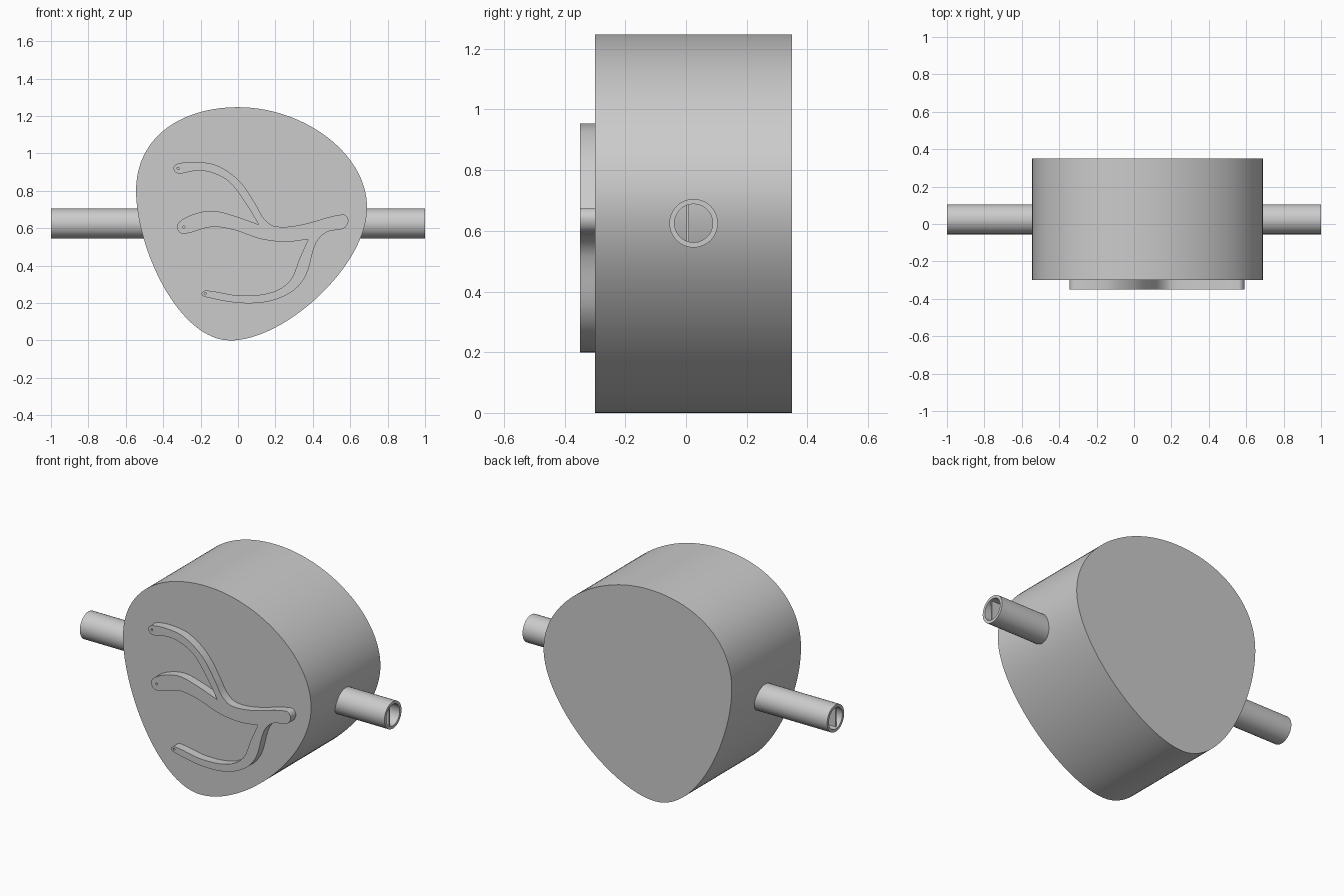
import bpy
import bmesh
from math import pi, sin, cos, radians
from mathutils import Vector, Matrix
from mathutils.geometry import interpolate_bezier

cube = bpy.data.objects.get("Cube")
if cube:
    bpy.data.objects.remove(cube, do_unlink=True)

grey = bpy.data.materials.new("plain grey")
grey.use_nodes = True
COLOUR = (0.6, 0.6, 0.6, 1)
grey.diffuse_color = COLOUR
grey.node_tree.nodes["Principled BSDF"].inputs["Base Color"].default_value = COLOUR


def finish(obj, angle=35):
    """Select the object, set its material and smooth shading."""
    bpy.ops.object.select_all(action="DESELECT")
    obj.select_set(True)
    bpy.context.view_layer.objects.active = obj
    obj.data.materials.clear()
    obj.data.materials.append(grey)
    bpy.ops.object.shade_smooth_by_angle(angle=radians(angle))


def mesh_object(name, bm):
    bmesh.ops.recalc_face_normals(bm, faces=bm.faces[:])
    mesh = bpy.data.meshes.new(name)
    bm.to_mesh(mesh)
    bm.free()
    obj = bpy.data.objects.new(name, mesh)
    bpy.context.collection.objects.link(obj)
    finish(obj)
    return obj


def slab(name, outlines, front, back):
    """Fill x-z outlines (inner ones become holes) and extrude along y."""
    curve = bpy.data.curves.new(name + " outline", "CURVE")
    curve.dimensions = "2D"
    curve.fill_mode = "BOTH"
    curve.extrude = (back - front) / 2
    for points in outlines:
        spline = curve.splines.new("POLY")
        spline.points.add(len(points) - 1)
        for p, (x, z) in zip(spline.points, points):
            p.co = (x, z, 0, 1)
        spline.use_cyclic_u = True
    helper = bpy.data.objects.new(name + " helper", curve)
    bpy.context.collection.objects.link(helper)
    bpy.context.view_layer.update()
    mesh = bpy.data.meshes.new_from_object(
        helper.evaluated_get(bpy.context.evaluated_depsgraph_get()))
    bpy.data.objects.remove(helper, do_unlink=True)
    bm = bmesh.new()
    bm.from_mesh(mesh)
    bpy.data.meshes.remove(mesh)
    bmesh.ops.remove_doubles(bm, verts=bm.verts[:], dist=0.0001)
    bm.transform(Matrix.Translation((0, (front + back) / 2, 0))
                 @ Matrix.Rotation(pi / 2, 4, "X"))
    return mesh_object(name, bm)


def smooth_path(points, steps=6):
    """Smooth path through the points, leaving out the last one."""
    pts = [Vector(p) for p in points]
    out = []
    for i in range(len(pts) - 1):
        a, b = pts[i], pts[i + 1]
        before, after = pts[max(i - 1, 0)], pts[min(i + 2, len(pts) - 1)]
        reach = (b - a).length / 3
        h1 = a + (b - before).normalized() * reach
        h2 = b - (after - a).normalized() * reach
        out += interpolate_bezier(a, h1, h2, b, steps + 1)[:-1]
    return [(p.x, p.y) for p in out]


def circle(x, z, r, n=12):
    return [(x + r * cos(2 * pi * i / n), z + r * sin(2 * pi * i / n))
            for i in range(n)]


# Rounded, lopsided body: top, right, bottom and left knots with handles
knots = [((-.3, 1.247), (0, 1.247), (.35, 1.247)),
         ((.69, 1), (.69, .71), (.69, .4)),
         ((.25, 0), (-.04, 0), (-.32, 0)),
         ((-.545, .5), (-.545, .8), (-.545, 1.09))]
body = []
for i, (_, start, out_handle) in enumerate(knots):
    in_handle, end, _ = knots[(i + 1) % len(knots)]
    corners = [Vector(p) for p in (start, out_handle, in_handle, end)]
    body += [(p.x, p.y) for p in interpolate_bezier(*corners, 33)[:-1]]
slab("body", [body], -.3, .35)

# Raised branching relief with two sharp forks
upper_fork, lower_fork = (.11, .62), (.375, .54)
outer_edge = [
    upper_fork, (.04, .735), (-.05, .85), (-.15, .9), (-.23, .906),
    (-.32, .893), (-.345, .92), (-.32, .946), (-.2, .953), (-.1, .93),
    (.01, .85), (.09, .735), (.14, .65), (.2, .61), (.33, .617),
    (.56, .674), (.59, .645), (.567, .6), (.476, .58), (.417, .52),
    (.364, .35), (.294, .265), (.17, .21), (.01, .2), (-.176, .233),
    (-.195, .25), (-.17, .267), (.01, .24), (.18, .257), (.278, .32),
    (.33, .44), lower_fork]
middle_edge = [
    lower_fork, (.25, .527), (.12, .543), (-.02, .59), (-.14, .607),
    (-.294, .57), (-.326, .6), (-.31, .637), (-.23, .677),
    (-.134, .693), (-.02, .666), upper_fork]
relief = smooth_path(outer_edge) + smooth_path(middle_edge)
pin_holes = [circle(x, z, .006)
             for x, z in ((-.32, .92), (-.29, .607), (-.175, .25))]
slab("branch_relief", [relief] + pin_holes, -.35, -.295)

# Side tubes, open at the outer end, each with a thin upright divider
AXIS_Y, AXIS_Z = .025, .625
SIDES = 48
profile = [(.4, .08), (1, .08), (1, .063), (.45, .063)]
for side, label in ((1, "left"), (-1, "right")):
    bm = bmesh.new()
    rings = [[bm.verts.new((side * x, AXIS_Y + y, AXIS_Z + z))
              for y, z in circle(0, 0, r, SIDES)] for x, r in profile]
    for a, b in zip(rings, rings[1:]):
        for i in range(SIDES):
            j = (i + 1) % SIDES
            bm.faces.new((a[i], a[j], b[j], b[i]))
    bm.faces.new(rings[0])
    bm.faces.new(rings[-1])
    mesh_object(label + "_tube", bm)

    bm = bmesh.new()
    bmesh.ops.create_cube(bm, size=1, matrix=Matrix.Translation(
        (side * .72, .006, AXIS_Z)) @ Matrix.Diagonal((.54, .008, .12, 1)))
    mesh_object(label + "_tube_divider", bm)
